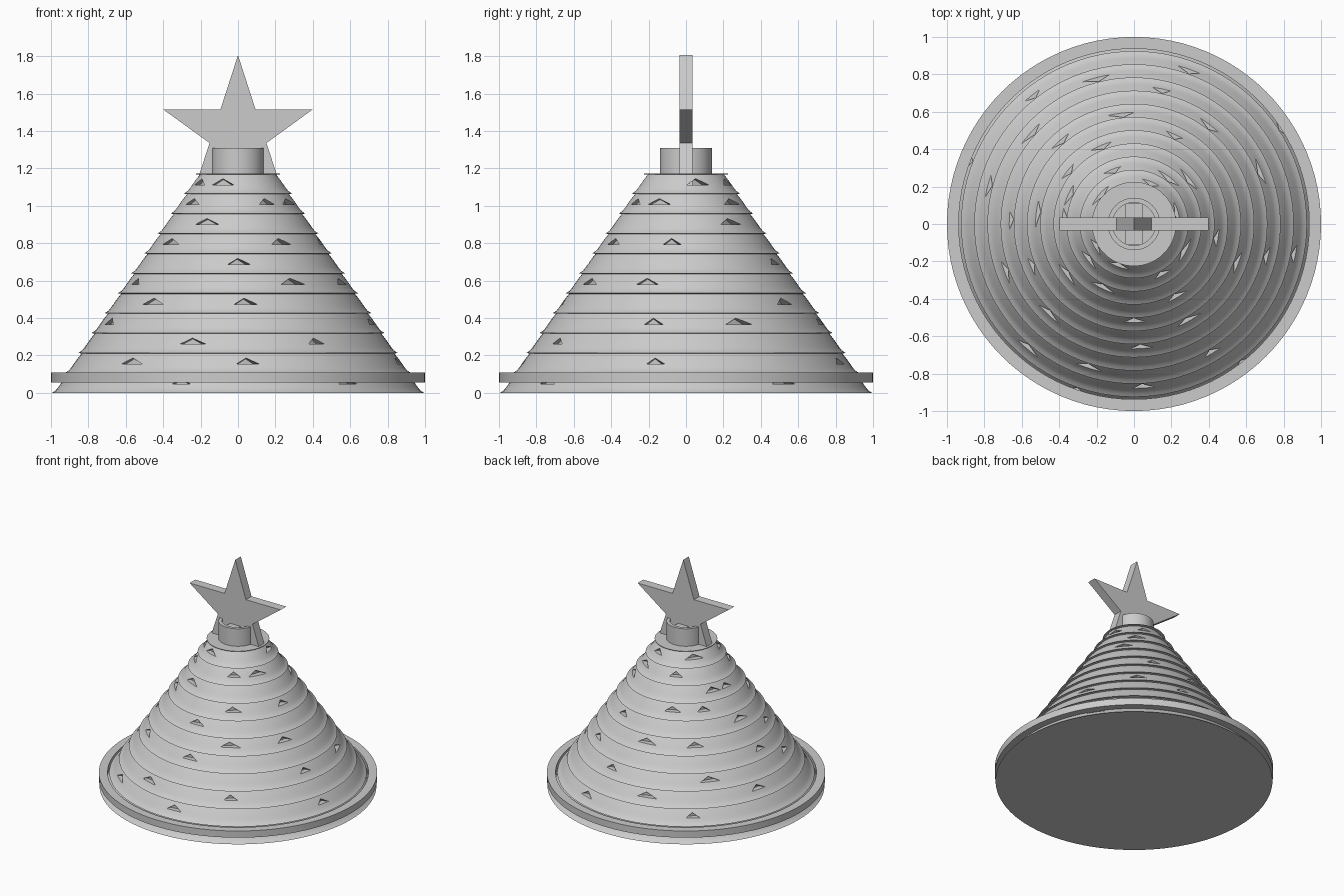
import bpy, bmesh, math
from mathutils import Matrix, Vector

if "Cube" in bpy.data.objects:
    bpy.data.objects.remove(bpy.data.objects["Cube"])

grey = bpy.data.materials.new("light grey")
grey.use_nodes = True
grey.diffuse_color = (0.6, 0.6, 0.6, 1)
grey.node_tree.nodes["Principled BSDF"].inputs["Base Color"].default_value = grey.diffuse_color


def add_object(name, bm):
    bmesh.ops.recalc_face_normals(bm, faces=bm.faces[:])
    mesh = bpy.data.meshes.new(name)
    bm.to_mesh(mesh)
    bm.free()
    mesh.materials.append(grey)
    obj = bpy.data.objects.new(name, mesh)
    bpy.context.collection.objects.link(obj)
    return obj


def lathe(name, profile, steps=96, closed=False):
    """Spin (radius, height) points about z; open profiles are capped."""
    bm = bmesh.new()
    rings = []
    for r, z in profile:
        rings.append([bm.verts.new((r * math.cos(k * math.tau / steps),
                                    r * math.sin(k * math.tau / steps), z))
                      for k in range(steps)])
    pairs = list(zip(rings, rings[1:]))
    if closed:
        pairs.append((rings[-1], rings[0]))
    else:
        bm.faces.new(rings[0])
        bm.faces.new(rings[-1])
    for a, b in pairs:
        for k in range(steps):
            n = (k + 1) % steps
            bm.faces.new((a[k], a[n], b[n], b[k]))
    return add_object(name, bm)


def smooth(obj, angle=30):
    bpy.ops.object.select_all(action='DESELECT')
    obj.select_set(True)
    bpy.context.view_layer.objects.active = obj
    bpy.ops.object.shade_smooth_by_angle(angle=math.radians(angle))


# Tiered body: every tier flares at its foot and overhangs the one below
TIERS, RISE, STEP = 11, 0.1065, 0.0705
profile = []
for i in range(TIERS):
    foot, z = 0.995 - STEP * i, RISE * i
    for inset, t in ((0, 0), (0.02, 0.12), (0.034, 0.28), (0.05, 0.5), (0.07, 0.76), (0.088, 0.97)):
        profile.append((foot - inset, z + t * RISE))
top = TIERS * RISE
profile += [(0.225, top - 0.003), (0.225, top)]
body = lathe("tree_body", profile)

# Small triangular notches: angles in degrees, by tier from the bottom up
NOTCHES = [
    (159, 33, -52, -109),
    (70, 128, -131, -87, -11),
    (104, 165, -59, -108),
    (78, 138, -160, -14, 22),
    (52, 178, -134, -87),
    (96, 131, -158, -61, -21),
    (65, 173, -90),
    (112, 141, -144, -60, -10),
    (38, 155, 174, -117),
    (111, 52, -143, -61, -29),
    (14, 67, 138, -111, -150),
]
bm = bmesh.new()
for i, angles in enumerate(NOTCHES):
    for k, angle in enumerate(angles):
        half = 0.05 + 0.012 * ((i + 2 * k) % 3)
        radius = 0.935 - STEP * i
        place = (Matrix.Rotation(math.radians(angle), 4, 'Z')
                 @ Matrix.Translation((radius, 0, RISE * i + 0.047))
                 @ Matrix.Rotation(math.radians(10), 4, 'Z'))
        loops = []
        for depth, s in ((0.08, 1.5), (-0.025, 0.7)):
            loops.append([bm.verts.new(place @ Vector((depth, y * half * s, z * s)))
                          for y, z in ((-1, 0), (1, 0), (0, 0.04))])
        outer, inner = loops
        bm.faces.new(outer)
        bm.faces.new(inner)
        for a in range(3):
            b = (a + 1) % 3
            bm.faces.new((outer[a], outer[b], inner[b], inner[a]))
cutter = add_object("notch_cutter", bm)
cutter.hide_render = True
cut = body.modifiers.new("notches", 'BOOLEAN')
cut.operation, cut.solver, cut.object = 'DIFFERENCE', 'EXACT', cutter
bpy.context.view_layer.objects.active = body
bpy.ops.object.modifier_apply(modifier=cut.name)
bpy.data.objects.remove(cutter)
smooth(body, 25)

# Flat hoop around the base
hoop = lathe("base_hoop", [(0.937, 0.055), (1, 0.055), (1, 0.108), (0.937, 0.108)], closed=True)
smooth(hoop)

# Collar on top, with a cross bar inside it
collar = lathe("top_collar", [(0.115, top - 0.01), (0.14, top - 0.01), (0.14, 1.31), (0.115, 1.31)],
               steps=64, closed=True)
smooth(collar)
bm = bmesh.new()
bmesh.ops.create_cube(bm, size=1, matrix=Matrix.Translation((0, 0, 1.225))
                      @ Matrix.Diagonal((0.09, 0.22, 0.13, 1)))
add_object("collar_bar", bm)

# Five-pointed star
bm = bmesh.new()
points = []
for k in range(10):
    r = 0.16 if k % 2 else 0.42
    a = math.pi / 2 + k * math.pi / 5
    points.append(bm.verts.new((r * math.cos(a), -0.035, 1.385 + r * math.sin(a))))
face = bm.faces.new(points)
result = bmesh.ops.extrude_face_region(bm, geom=[face])
bmesh.ops.translate(bm, vec=(0, 0.07, 0),
                    verts=[g for g in result["geom"] if isinstance(g, bmesh.types.BMVert)])
add_object("star", bm)
